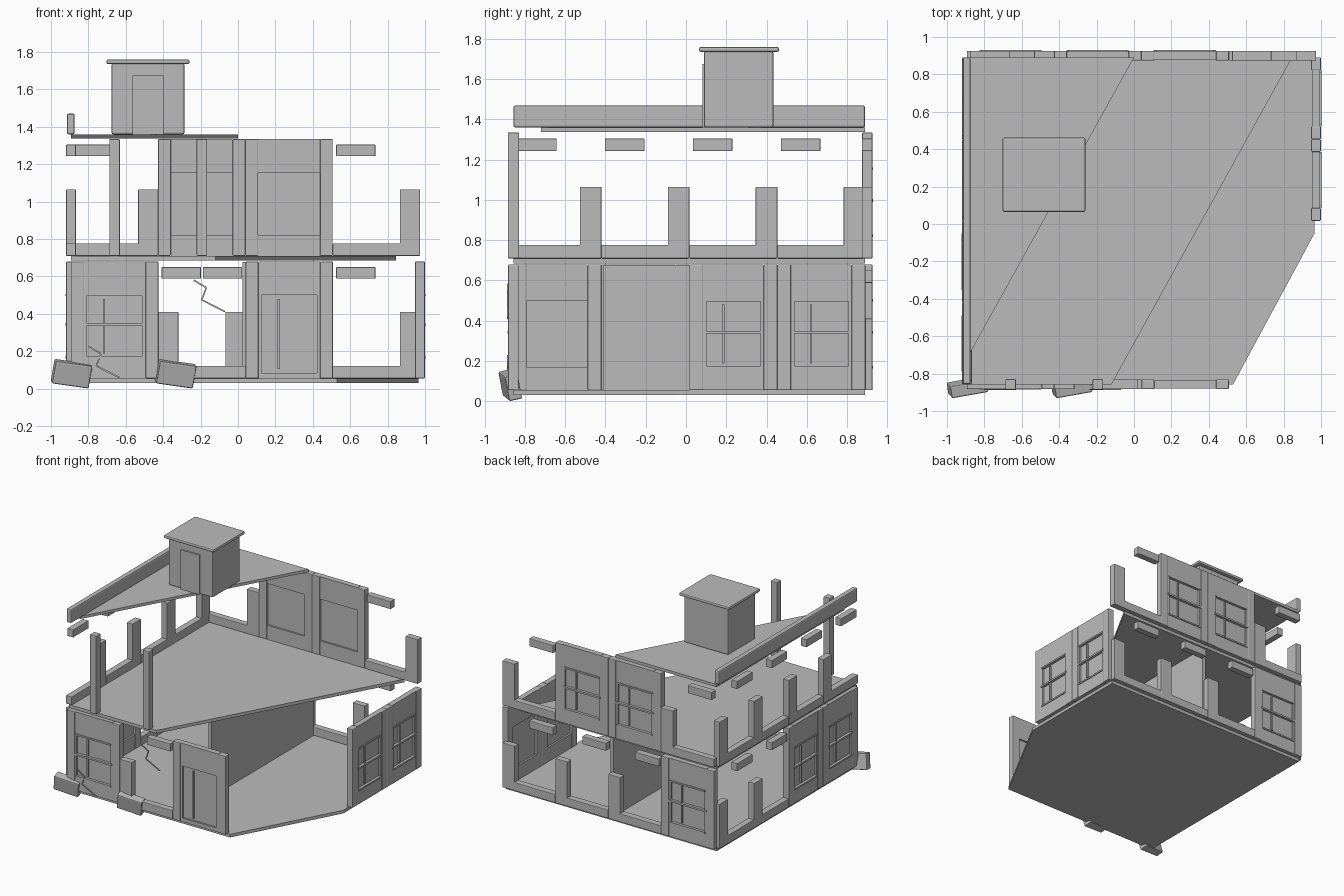
import bpy
import bmesh
from math import radians, atan2, hypot
from mathutils import Matrix, Vector

if "Cube" in bpy.data.objects:
    bpy.data.objects.remove(bpy.data.objects["Cube"], do_unlink=True)

grey = bpy.data.materials.new("plain grey")
grey.use_nodes = True
grey.diffuse_color = (0.5, 0.5, 0.5, 1)
grey.node_tree.nodes["Principled BSDF"].inputs["Base Color"].default_value = (0.5, 0.5, 0.5, 1)


def finish(name, bm, matrix, bevel=0):
    """Turn a bmesh into a named, coloured object."""
    bmesh.ops.recalc_face_normals(bm, faces=bm.faces)
    mesh = bpy.data.meshes.new(name)
    bm.to_mesh(mesh)
    bm.free()
    mesh.materials.append(grey)
    obj = bpy.data.objects.new(name, mesh)
    bpy.context.collection.objects.link(obj)
    obj.matrix_world = matrix
    if bevel:
        mod = obj.modifiers.new("Bevel", "BEVEL")
        mod.width = bevel
        mod.segments = 2
    return obj


def box(name, low, high, matrix=Matrix(), bevel=0.0):
    """Box between two corners, placed by a matrix."""
    low, high = Vector(low), Vector(high)
    bm = bmesh.new()
    bmesh.ops.create_cube(bm, size=1)
    bmesh.ops.scale(bm, vec=high - low, verts=bm.verts)
    bmesh.ops.translate(bm, vec=(low + high) / 2, verts=bm.verts)
    return finish(name, bm, matrix, bevel)


def slab(name, outline, bottom, top):
    """Flat floor plate from a plan outline."""
    bm = bmesh.new()
    face = bm.faces.new([bm.verts.new((x, y, bottom)) for x, y in outline])
    lifted = bmesh.ops.extrude_face_region(bm, geom=[face])["geom"]
    verts = [v for v in lifted if isinstance(v, bmesh.types.BMVert)]
    bmesh.ops.translate(bm, vec=(0, 0, top - bottom), verts=verts)
    return finish(name, bm, Matrix())


# Plan limits, storey levels and wall sizes
LEFT, RIGHT, FRONT, BACK = -0.893, 0.965, -0.857, 0.89
GROUND, UPPER, ROOF = 0.055, 0.71, 1.36
HALF, HEIGHT, POST = 0.026, 0.625, 0.068
BAY_X, BAY_Y = 0.4667, 0.4367


def broken(m, w):
    """Ruined bay: low kerb, stump of a column and a piece of lintel."""
    box("broken_kerb", (0, -HALF, 0), (w, HALF, 0.067), m, 0.004)
    box("broken_column", (0, -HALF, 0), (0.107, HALF, 0.355), m, 0.004)
    box("broken_lintel", (w * 0.51, -HALF, 0.533), (w * 0.96, HALF, 0.595), m, 0.004)


def filled(m, w, sill, kind):
    """Bay with two posts, a header, a sill and a recessed leaf."""
    a, b, top = POST, w - POST, 0.445
    for x in (0, b):
        box("wall_post", (x, -HALF, 0), (x + POST, HALF, HEIGHT), m, 0.005)
    box("wall_header", (a, -HALF + 0.004, top), (b, HALF - 0.004, HEIGHT), m)
    box("wall_sill", (a, -HALF + 0.004, 0), (b, HALF - 0.004, sill), m)
    box(kind + "_leaf", (a, -0.008, sill), (b, 0.008, top), m)
    for x in (a, b - 0.016):
        box(kind + "_frame", (x, -HALF + 0.004, sill), (x + 0.016, -0.006, top), m)
    bar = a + (b - a) * 0.33
    box(kind + "_upright", (bar - 0.006, -0.02, sill + 0.02), (bar + 0.006, 0, top - 0.02), m)


def window(m, w):
    filled(m, w, 0.113, "window")
    middle = 0.288
    box("window_crossbar", (POST, -HALF - 0.003, middle - 0.007), (w - POST, 0, middle + 0.007), m)
    for z in (0.107, 0.44):
        box("window_rail", (POST + 0.01, -HALF - 0.003, z), (w - POST - 0.01, 0, z + 0.012), m)


def door(m, w):
    filled(m, w, 0.03, "door")


def wall(x, y, z, turn, w, bays):
    """Row of bays, listed from left to right as seen from outside."""
    base = Matrix.Translation((x, y, z)) @ Matrix.Rotation(radians(turn), 4, "Z")
    for i, bay in enumerate(bays):
        if bay:
            bay(base @ Matrix.Translation((i * w, 0, 0)), w)


# Floors and roof, each cut back along a slanting line
slab("ground_floor", [(LEFT, FRONT), (0.53, FRONT), (RIGHT, -0.05), (RIGHT, BACK), (LEFT, BACK)], 0.03, GROUND)
slab("upper_floor", [(LEFT, FRONT), (-0.12, FRONT), (0.845, BACK), (LEFT, BACK)], 0.685, UPPER)
slab("roof", [(LEFT, -0.72), (0, BACK), (LEFT, BACK)], 1.338, ROOF)

# Ground storey walls
wall(LEFT, FRONT, GROUND, 0, BAY_X, [window, broken, door])
wall(0.973, 0.017, GROUND, 90, BAY_Y, [window, window])
wall(0.973, 0.9, GROUND, 180, BAY_X, [broken, broken, broken, window])
wall(LEFT, BACK, GROUND, -90, BAY_Y, [broken, broken, window, window])
box("inner_partition", (0.025, -0.41, GROUND), (0.055, 0.875, 0.678))

# Upper storey walls and the two free posts at the front
wall(0.973, 0.9, UPPER, 180, BAY_X, [broken, window, window, broken])
wall(LEFT, BACK, UPPER, -90, BAY_Y, [broken] * 4)
for x in (-0.66, -0.193):
    box("free_post", (x - 0.028, -0.885, UPPER), (x + 0.028, -0.829, 1.335), bevel=0.005)

# Parapet and roof hut
box("parapet", (-0.915, FRONT, ROOF), (-0.873, BACK, 1.47), bevel=0.01)
box("roof_hut", (-0.676, 0.09, ROOF), (-0.286, 0.434, 1.74), bevel=0.01)
box("roof_hut_cap", (-0.703, 0.065, 1.735), (-0.26, 0.462, 1.76), bevel=0.009)
box("roof_hut_door", (-0.564, 0.081, ROOF), (-0.398, 0.095, 1.675))

# Fallen blocks leaning at the front
for x in (-0.89, -0.333):
    tilt = (Matrix.Translation((x, -0.873, 0.08)) @ Matrix.Rotation(radians(10), 4, "Z")
            @ Matrix.Rotation(radians(8), 4, "Y") @ Matrix.Rotation(radians(12), 4, "X"))
    box("fallen_block", (-0.1, -0.033, -0.062), (0.1, 0.033, 0.062), tilt, 0.008)

# Zigzag cracks as thin plates
zigzag = [(0, 0), (0.067, -0.04), (0.042, -0.105), (0.166, -0.168)]
for x, z in ((-0.8, 0.227), (-0.236, 0.58)):
    for (ax, az), (bx, bz) in zip(zigzag, zigzag[1:]):
        place = (Matrix.Translation((x + ax, -0.885, z + az))
                 @ Matrix.Rotation(-atan2(bz - az, bx - ax), 4, "Y"))
        box("crack", (0, -0.003, -0.004), (hypot(bx - ax, bz - az), 0.003, 0.004), place)
